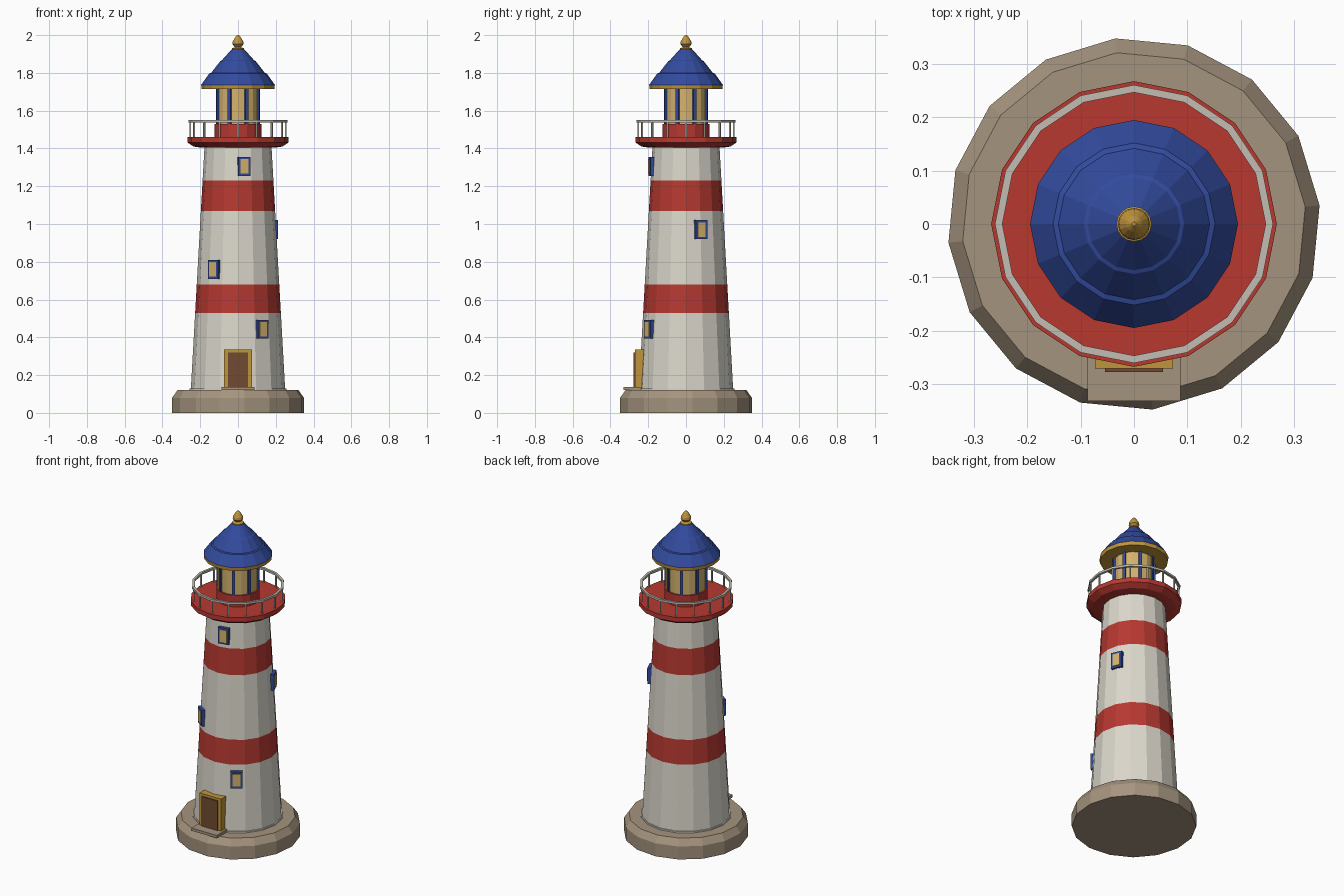
import bpy, bmesh, math
from mathutils import Matrix, Vector

if "Cube" in bpy.data.objects:
    bpy.data.objects.remove(bpy.data.objects["Cube"])


def material(name, rgb):
    m = bpy.data.materials.new(name)
    m.diffuse_color = (*rgb, 1)
    m.use_nodes = True
    m.node_tree.nodes["Principled BSDF"].inputs["Base Color"].default_value = m.diffuse_color
    return m


WHITE = material("white paint", (.71, .68, .60))
RED = material("red paint", (.47, .040, .030))
BLUE = material("blue paint", (.032, .070, .34))
GOLD = material("gold trim", (.53, .30, .045))
STONE = material("tan stone", (.376, .296, .209))
BROWN = material("brown wood", (.165, .07, .032))
GLASS = material("warm glass", (.66, .45, .156))
GREY = material("pale grey rail", (.54, .51, .45))


def finish(name, bm, mats):
    bmesh.ops.recalc_face_normals(bm, faces=bm.faces)
    me = bpy.data.meshes.new(name)
    bm.to_mesh(me)
    bm.free()
    for m in mats:
        me.materials.append(m)
    ob = bpy.data.objects.new(name, me)
    bpy.context.collection.objects.link(ob)
    return ob


def lathe(name, profile, mats, sides=16, turn=0.0, rule=None, closed=False):
    """Spin (radius, z) points into a faceted solid; rule picks a material by height."""
    bm = bmesh.new()
    rings = []
    for r, z in profile:
        rings.append([bm.verts.new((r * math.cos(turn + math.tau * i / sides),
                                    r * math.sin(turn + math.tau * i / sides), z))
                      for i in range(sides)])
    pairs = list(zip(rings, rings[1:]))
    if closed:
        pairs.append((rings[-1], rings[0]))
    else:
        bm.faces.new(rings[0])
        bm.faces.new(rings[-1])
    for a, b in pairs:
        for i in range(sides):
            j = (i + 1) % sides
            bm.faces.new((a[i], a[j], b[j], b[i]))
    if rule:
        for f in bm.faces:
            f.material_index = rule(f.calc_center_median().z)
    return finish(name, bm, mats)


def box(name, size, centre, mat, angle=0.0):
    """Box with local -y outward, spun about the tower axis by angle (degrees)."""
    bm = bmesh.new()
    spin = Matrix.Rotation(math.radians(angle), 4, 'Z')
    bmesh.ops.create_cube(bm, size=1, matrix=spin @ Matrix.Translation(Vector(centre))
                          @ Matrix.Diagonal((*size, 1)))
    return finish(name, bm, [mat])


# Stone base with chamfered rim
lathe("base", [(.35, 0), (.35, .08), (.323, .12)], [STONE], turn=.1)
lathe("foot_ring", [(.256, .115), (.256, .128)], [WHITE])


# Tapered tower with two red bands
def tower_radius(z):
    return .25 - (z - .12) * .0563


def band(z):
    return 1 if .53 < z < .68 or 1.07 < z < 1.23 else 0


lathe("tower", [(tower_radius(z), z) for z in (.12, .53, .68, 1.07, 1.23, 1.42)],
      [WHITE, RED], rule=band)

# Door, frame and step
box("door_frame", (.147, .10, .20), (0, -.221, .235), GOLD)
box("door", (.108, .05, .185), (0, -.253, .2275), BROWN)
box("door_step", (.174, .10, .017), (0, -.282, .1285), STONE)

# Windows: angle round the tower from the front, height
for k, (angle, z) in enumerate([(10, 1.305), (-36, .76), (33, .443), (112.5, .97)], 1):
    r = tower_radius(z)
    box(f"window_frame_{k}", (.066, .04, .10), (0, -r + .007, z), BLUE, angle)
    box(f"window_pane_{k}", (.044, .01, .076), (0, -r - .011, z), GLASS, angle)

# Gallery deck
lathe("gallery_deck", [(.20, 1.405), (.235, 1.41), (.268, 1.432), (.268, 1.46)], [RED])

# Railing
lathe("rail", [(.247, 1.537), (.261, 1.537), (.261, 1.55), (.247, 1.55)], [GREY], closed=True)
for i in range(16):
    box(f"rail_post_{i + 1}", (.008, .008, .085), (0, -.253, 1.499), GREY, i * 22.5)

# Lantern room
lathe("lantern_drum", [(.124, 1.45), (.124, 1.53)], [RED])
lathe("lantern_glass", [(.114, 1.53), (.114, 1.72)], [GLASS])
for i in range(8):
    box(f"lantern_bar_{i + 1}", (.017, .017, .19), (0, -.114, 1.625), BLUE, 22.5 + i * 45)

# Stepped roof with gold eave
lathe("roof_eave", [(.192, 1.715), (.195, 1.737)], [GOLD])
lathe("roof", [(.195, 1.737), (.152, 1.797), (.142, 1.80), (.094, 1.862), (.087, 1.865),
               (.033, 1.925)], [BLUE])

# Finial
lathe("finial", [(.033, 1.92), (.033, 1.93), (.016, 1.936), (.03, 1.952),
                 (.028, 1.966), (.015, 1.988), (.004, 2.0)], [GOLD])
